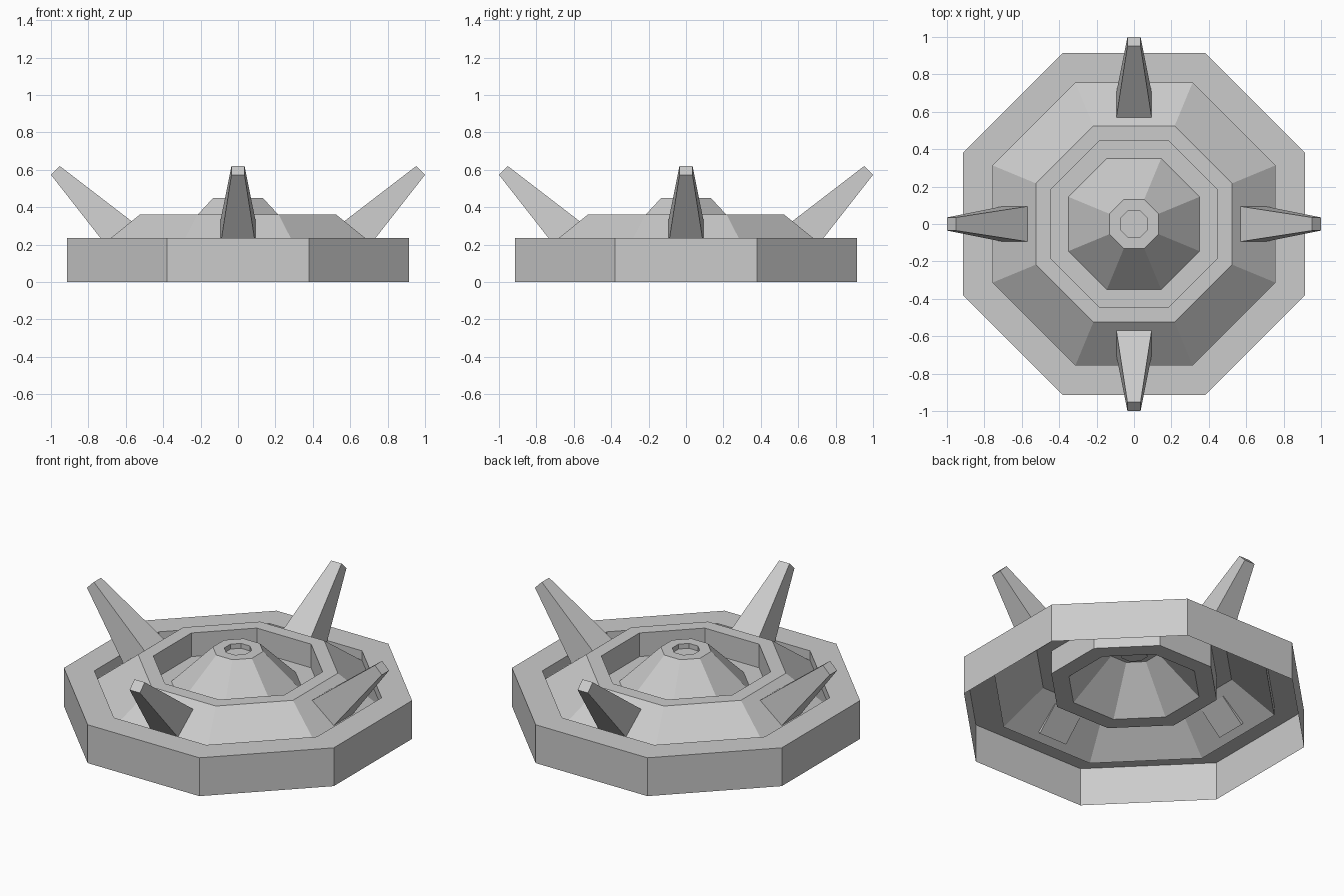
import bpy, bmesh
from math import cos, sin, pi
from mathutils import Matrix

if "Cube" in bpy.data.objects:
    bpy.data.objects.remove(bpy.data.objects["Cube"])


def finish(bm, name):
    mesh = bpy.data.meshes.new(name)
    bm.to_mesh(mesh)
    bm.free()
    obj = bpy.data.objects.new(name, mesh)
    bpy.context.collection.objects.link(obj)
    return obj


def octagonal_shell(name, profile):
    """Sweep (apothem, z) points round eight flat sides, listed outside to centre."""
    bm = bmesh.new()
    rings = []
    for apothem, z in profile:
        r = apothem / cos(pi / 8)
        rings.append([bm.verts.new((r * cos(a), r * sin(a), z))
                      for a in [pi / 8 + i * pi / 4 for i in range(8)]])
    for low, high in zip(rings, rings[1:]):
        for i in range(8):
            j = (i + 1) % 8
            bm.faces.new((low[i], low[j], high[j], high[i]))
    bm.faces.new(rings[-1])
    return finish(bm, name)


def spike(name, angle):
    """Tapered four-sided prong leaning outward, with its foot sunk in the slope."""
    bm = bmesh.new()
    base = [(0.565, -0.095, 0.322), (0.565, 0.095, 0.322),
            (0.70, 0.095, 0.19), (0.70, -0.095, 0.19)]
    tip = [(0.953, -0.035, 0.62), (0.953, 0.035, 0.62),
           (1.0, 0.035, 0.573), (1.0, -0.035, 0.573)]
    b = [bm.verts.new(p) for p in base]
    t = [bm.verts.new(p) for p in tip]
    bm.faces.new(b)
    bm.faces.new(t)
    for i in range(4):
        j = (i + 1) % 4
        bm.faces.new((b[i], b[j], t[j], t[i]))
    bmesh.ops.recalc_face_normals(bm, faces=bm.faces)
    bm.transform(Matrix.Rotation(angle, 4, 'Z'))
    return finish(bm, name)


# Open-bottomed body: outer wall, rim, sloped collar, sunken ring, central cone and dimple
octagonal_shell("base_shell", [
    (0.915, 0.0), (0.915, 0.235), (0.755, 0.235), (0.755, 0.175),
    (0.525, 0.36), (0.445, 0.36), (0.445, 0.215), (0.35, 0.215),
    (0.132, 0.45), (0.072, 0.45), (0.072, 0.42)])

# Four prongs on the collar
for k, side in enumerate(("right", "back", "left", "front")):
    spike(side + "_prong", k * pi / 2)
